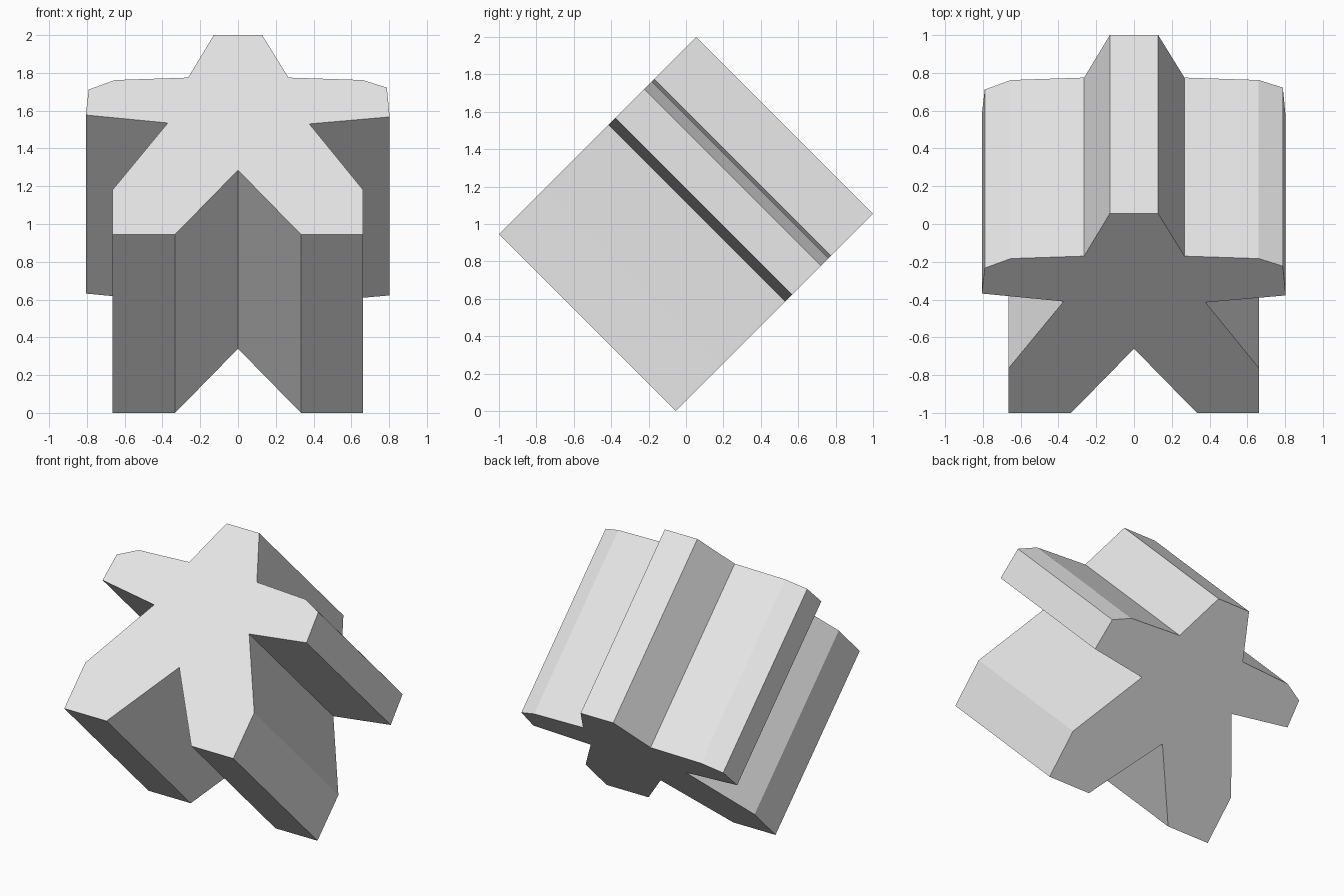
import bpy, bmesh
from mathutils import Vector

if "Cube" in bpy.data.objects:
    bpy.data.objects.remove(bpy.data.objects["Cube"])

# Outline of the game figure: (x, height), clockwise from the head
OUTLINE = [
    (-0.128, 2.0), (0.128, 2.0),                                    # head
    (0.267, 1.775), (0.66, 1.762), (0.788, 1.722), (0.803, 1.567),  # right arm
    (0.378, 1.53),                                                  # right armpit
    (0.663, 1.18), (0.663, 0.945), (0.333, 0.945),                  # right leg
    (0.0, 1.285),                                                   # crotch
    (-0.333, 0.945), (-0.665, 0.945), (-0.665, 1.18),               # left leg
    (-0.372, 1.535),                                                # left armpit
    (-0.806, 1.577), (-0.79, 1.712), (-0.652, 1.762), (-0.264, 1.775),  # left arm
]
DEPTH = Vector((0, 0.945, -0.945))  # thickness, square to the tilted face

grey = bpy.data.materials.new("light_grey")
grey.diffuse_color = (0.8, 0.8, 0.8, 1)
grey.use_nodes = True
grey.node_tree.nodes["Principled BSDF"].inputs["Base Color"].default_value = grey.diffuse_color

# Figure body: face leaning back 45 degrees, extruded to the back
bm = bmesh.new()
front = bm.faces.new([bm.verts.new((x, z - 1.945, z)) for x, z in OUTLINE])
back = bmesh.ops.extrude_face_region(bm, geom=[front], use_keep_orig=True)
bmesh.ops.translate(bm, vec=DEPTH,
                    verts=[v for v in back["geom"] if isinstance(v, bmesh.types.BMVert)])
bmesh.ops.recalc_face_normals(bm, faces=bm.faces)

mesh = bpy.data.meshes.new("game_figure")
bm.to_mesh(mesh)
bm.free()
mesh.materials.append(grey)
figure = bpy.data.objects.new("game_figure", mesh)
bpy.context.collection.objects.link(figure)
